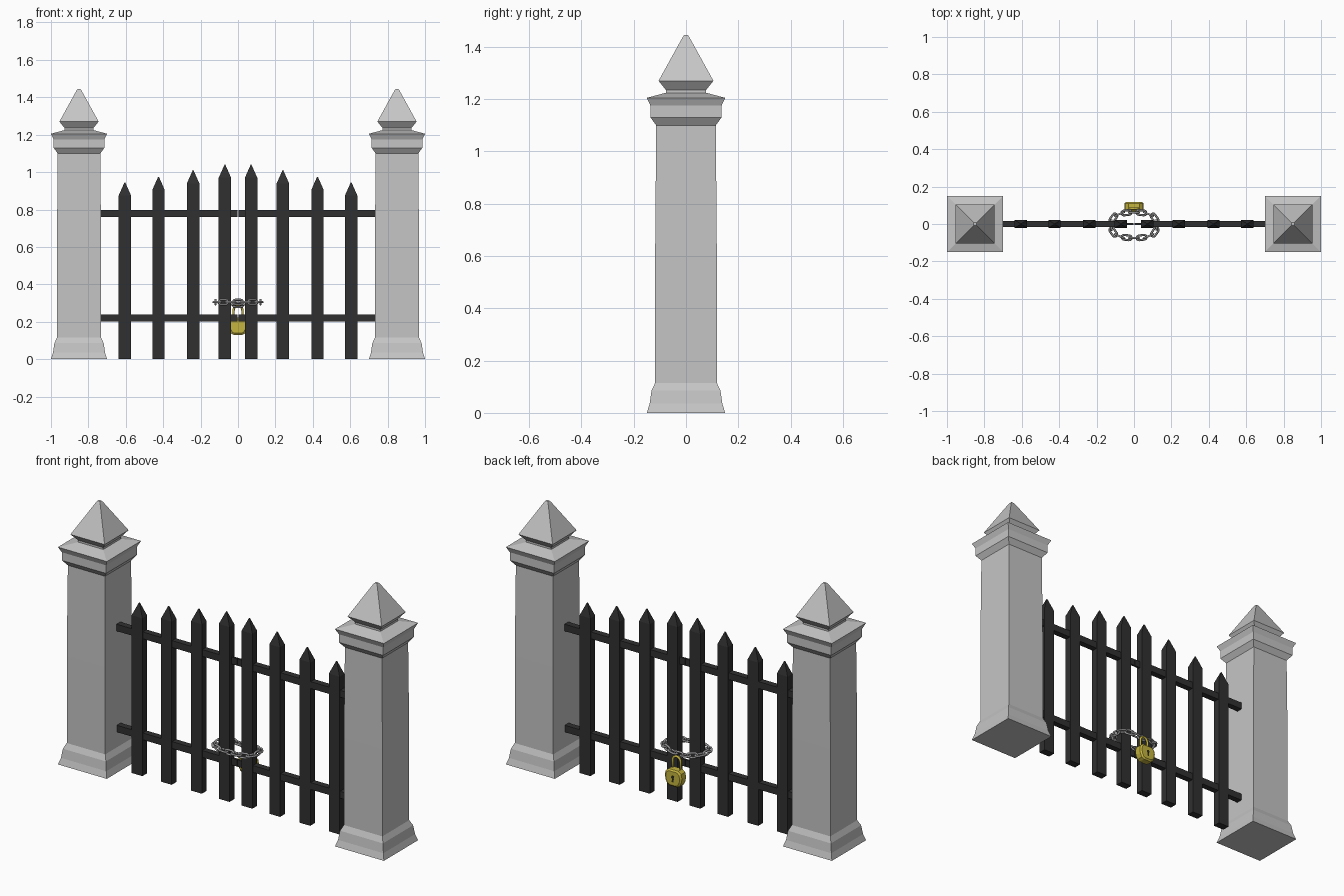
import bpy, bmesh, math
from mathutils import Vector

if "Cube" in bpy.data.objects:
    bpy.data.objects.remove(bpy.data.objects["Cube"])


def material(name, rgb):
    m = bpy.data.materials.new(name)
    m.diffuse_color = (*rgb, 1)
    m.use_nodes = True
    m.node_tree.nodes["Principled BSDF"].inputs["Base Color"].default_value = m.diffuse_color
    return m


STONE = material("pale stone", (0.56, 0.56, 0.56))
IRON = material("black iron", (0.03, 0.03, 0.03))
STEEL = material("chain steel", (0.3, 0.3, 0.31))
BRASS = material("yellow brass", (0.56, 0.46, 0.05))
DARK = material("dark keyhole", (0.03, 0.028, 0.015))


def make(name, verts, faces, mat, smooth=False):
    me = bpy.data.meshes.new(name)
    me.from_pydata([tuple(v) for v in verts], [], faces)
    bm = bmesh.new()
    bm.from_mesh(me)
    bmesh.ops.recalc_face_normals(bm, faces=bm.faces)
    for f in bm.faces:
        f.smooth = smooth
    bm.to_mesh(me)
    bm.free()
    me.materials.append(mat)
    ob = bpy.data.objects.new(name, me)
    bpy.context.collection.objects.link(ob)
    return ob


def loft(name, rings, mat, closed=False, smooth=False):
    """Skin equal-sized vertex rings; cap the ends unless closed."""
    n, k = len(rings[0]), len(rings)
    verts = [v for r in rings for v in r]
    faces = []
    for i in range(k if closed else k - 1):
        a, b = i * n, ((i + 1) % k) * n
        for j in range(n):
            faces.append((a + j, a + (j + 1) % n, b + (j + 1) % n, b + j))
    if not closed:
        faces += [tuple(range(n)), tuple(range((k - 1) * n, k * n))]
    return make(name, verts, faces, mat, smooth)


def rect(cx, hx, hy, z):
    return [(cx - hx, -hy, z), (cx + hx, -hy, z), (cx + hx, hy, z), (cx - hx, hy, z)]


def box(name, x0, x1, hy, z0, z1, mat):
    c, h = (x0 + x1) / 2, abs(x1 - x0) / 2
    return loft(name, [rect(c, h, hy, z0), rect(c, h, hy, z1)], mat)


def tube(name, path, up, r, mat, closed, sides=6):
    """Round tube along a planar path whose plane has the normal 'up'."""
    rings, k = [], len(path)
    for i, p in enumerate(path):
        a = path[(i - 1) % k] if closed else path[max(i - 1, 0)]
        b = path[(i + 1) % k] if closed else path[min(i + 1, k - 1)]
        side = (b - a).normalized().cross(up)
        rings.append([p + (side * math.cos(t) + up * math.sin(t)) * r
                      for t in (2 * math.pi * j / sides for j in range(sides))])
    return loft(name, rings, mat, closed, True)


# Stone pillars with pointed finials: (height, half width)
pillar = [(0, .15), (.035, .139), (.085, .132), (.115, .118), (.6, .118),
          (1.1, .114), (1.13, .136), (1.175, .136), (1.205, .15), (1.225, .075)]
finial = [(1.222, .077), (1.235, .077), (1.27, .105), (1.435, .014), (1.445, .007)]
for side, sx in (("left", -1), ("right", 1)):
    loft(side + "_pillar", [rect(sx * .85, h, h, z) for z, h in pillar], STONE)
    loft(side + "_finial", [rect(sx * .85, h, h, z) for z, h in finial], STONE)

    # Gate leaf: pickets with pyramid tips
    for i, (x, top) in enumerate([(.07, 1.04), (.24, 1.01), (.425, .975), (.605, .945)]):
        loft(f"{side}_picket_{i + 1}",
             [rect(sx * x, .033, .021, 0), rect(sx * x, .033, .021, top - .07),
              rect(sx * x, .002, .002, top)], IRON)
    # Gate leaf: rails, with thin stop plates at the meeting edge
    for level, z in (("lower", .2), ("upper", .76)):
        box(f"{side}_{level}_rail", sx * .04, sx * .74, .017, z, z + .038, IRON)
        box(f"{side}_{level}_stop", sx * .002, sx * .045, .006, z, z + .038, IRON)


# Chain looped around the two middle pickets
def chain_point(t):
    a = 2 * math.pi * t - math.pi / 2
    c, s = math.cos(a), math.sin(a)
    x = .12 * math.copysign(abs(c) ** .8, c)
    y = -.006 + .068 * math.copysign(abs(s) ** .7, s)
    sag = -.014 * max(0, s) ** 6
    return Vector((x, y, .305 + sag))


def even_points(count):
    fine = [chain_point(i / 800) for i in range(801)]
    lengths = [0]
    for a, b in zip(fine, fine[1:]):
        lengths.append(lengths[-1] + (b - a).length)
    out, j = [], 0
    for i in range(count):
        while lengths[j] < lengths[-1] * i / count:
            j += 1
        out.append(fine[j])
    return out, lengths[-1] / count


LINKS = 16
pts, pitch = even_points(LINKS)
wire, half_w = .0058, .0125
straight = (pitch + 2 * wire) / 2 + .001 - half_w
for i, p in enumerate(pts):
    along = (pts[(i + 1) % LINKS] - pts[i - 1]).normalized()
    flat = Vector((0, 0, 1)).cross(along).normalized()
    across = flat if i % 2 else along.cross(flat)
    path = []
    for end in (0, 1):
        for j in range(7):
            a = -math.pi / 2 + math.pi * j / 6 + math.pi * end
            shift = straight * (-1 if end else 1)
            path.append(p + along * (math.cos(a) * half_w + shift) + across * math.sin(a) * half_w)
    tube(f"chain_link_{i + 1}", path, along.cross(across).normalized(), wire, STEEL, True)

# Padlock body: rounded outline, lofted through its depth
LY = .092
half = [(.022, .13), (.038, .138), (.049, .16), (.052, .185), (.047, .208), (.03, .222)]
outline = half + [(-x, z) for x, z in reversed(half)]
rings = [[(x * s, LY + y, .178 + (z - .178) * s) for x, z in outline]
         for y, s in ((-.025, .82), (-.018, 1), (.018, 1), (.025, .82))]
loft("padlock_body", rings, BRASS)

# Padlock shackle hooked through the chain
arch = [Vector((-.024, LY - .01, .21))]
arch += [Vector((-.024 * math.cos(math.pi * j / 10), LY - .01,
                 .26 + .026 * math.sin(math.pi * j / 10))) for j in range(11)]
arch.append(Vector((.024, LY - .01, .21)))
tube("padlock_shackle", arch, Vector((0, 1, 0)), .0065, BRASS, False, 8)

# Keyhole plates on the back face
circle = [(.009 * math.cos(math.pi * j / 5), .183 + .009 * math.sin(math.pi * j / 5))
          for j in range(10)]
slot = [(-.003, .18), (.003, .18), (.006, .156), (-.006, .156)]
for name, shape, d in (("keyhole_round", circle, .0262), ("keyhole_slot", slot, .0258)):
    loft(name, [[(x, LY + y, z) for x, z in shape] for y in (.022, d)], DARK)
